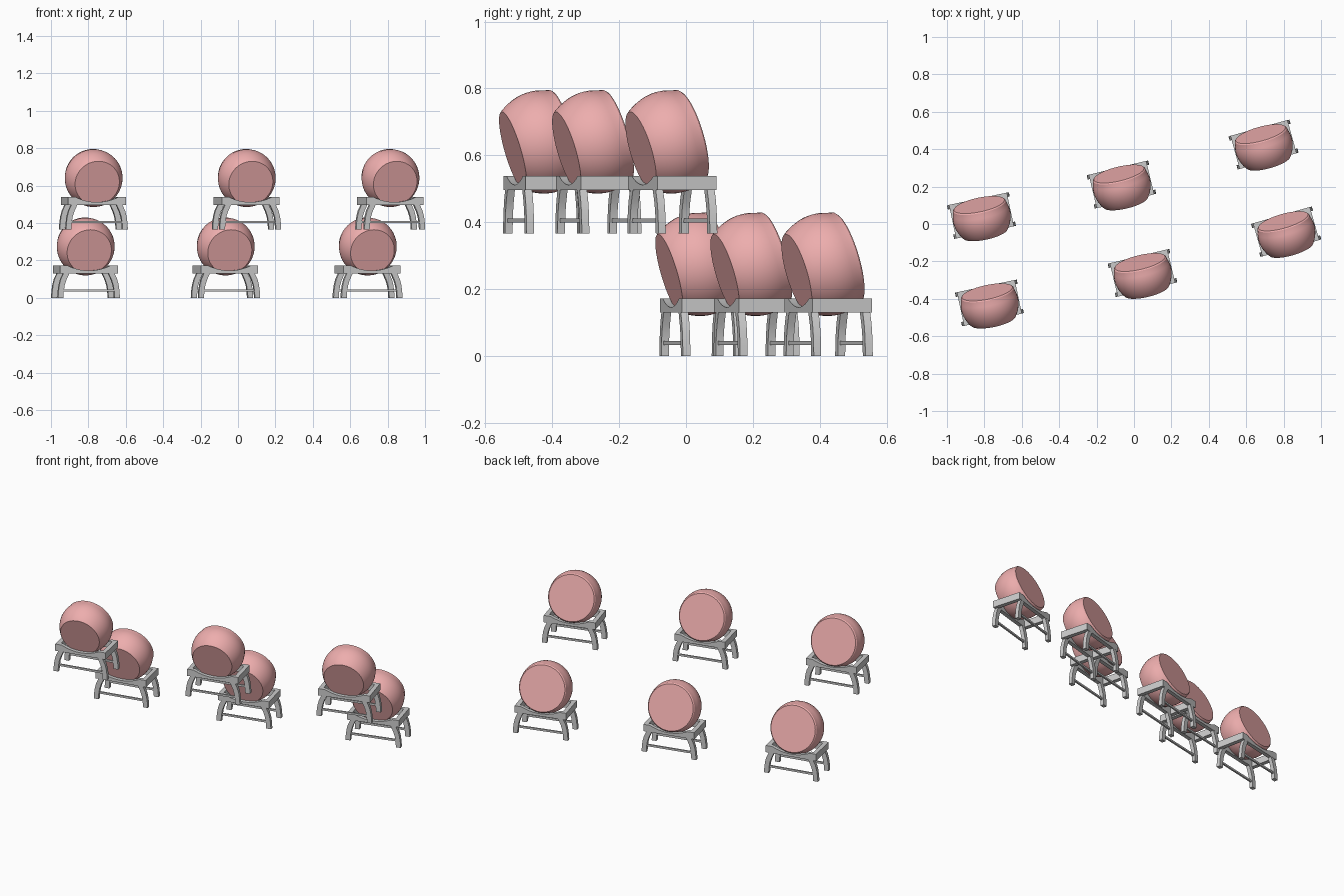
import bpy, bmesh
from math import radians, sin, cos, pi, sqrt
from mathutils import Matrix

if "Cube" in bpy.data.objects:
    bpy.data.objects.remove(bpy.data.objects["Cube"])

pink = bpy.data.materials.new("pink")
pink.diffuse_color = (0.85, 0.42, 0.42, 1)
pink.use_nodes = True
pink.node_tree.nodes["Principled BSDF"].inputs["Base Color"].default_value = pink.diffuse_color


def finish(bm, name, angle=30):
    bmesh.ops.remove_doubles(bm, verts=bm.verts, dist=1e-5)
    bmesh.ops.recalc_face_normals(bm, faces=bm.faces)
    me = bpy.data.meshes.new(name)
    bm.to_mesh(me)
    bm.free()
    me.polygons.foreach_set("use_smooth", [True] * len(me.polygons))
    me.set_sharp_from_angle(angle=radians(angle))
    return me


def box(bm, center, size):
    m = Matrix.Translation(center) @ Matrix.Diagonal((*size, 1))
    bmesh.ops.create_cube(bm, size=1, matrix=m)


def strip(bm, upper, lower, y, t):
    """Solid from two matching (x, z) edge lines, thickness t centred on y."""
    rings = []
    for (ax, az), (bx, bz) in zip(upper, lower):
        rings.append([bm.verts.new(p) for p in (
            (ax, y - t / 2, az), (ax, y + t / 2, az),
            (bx, y + t / 2, bz), (bx, y - t / 2, bz))])
    for a, b in zip(rings, rings[1:]):
        for i in range(4):
            j = (i + 1) % 4
            bm.faces.new((a[i], a[j], b[j], b[i]))
    bm.faces.new(rings[0])
    bm.faces.new(rings[-1])


# drum: barrel profile spun about its axis, then tilted so the playing head faces up and back
def drum_mesh():
    body = [(-0.074 + 0.132 * i / 10) for i in range(11)]
    prof = [(-0.083, 0), (-0.083, 0.121), (-0.074, 0.128)]
    prof += [(y, 0.155 - (0.027 * ((0.012 - y) / 0.086) ** 2 if y < 0.012
                          else 0.008 * ((y - 0.012) / 0.046) ** 2)) for y in body[1:]]
    prof += [(0.074, 0.144), (0.080, 0.138), (0.080, 0)]
    bm = bmesh.new()
    vs = [bm.verts.new((0, y, r)) for y, r in prof]
    es = [bm.edges.new(p) for p in zip(vs, vs[1:])]
    bmesh.ops.spin(bm, geom=vs + es, cent=(0, 0, 0), axis=(0, 1, 0),
                   angle=2 * pi, steps=48, use_duplicate=False)
    m = Matrix.Translation((0, -0.018, 0.271)) @ Matrix.Rotation(radians(16), 4, 'X')
    bmesh.ops.transform(bm, matrix=m, verts=bm.verts)
    me = finish(bm, "drum", 20)
    me.materials.append(pink)
    return me


BOT, TOP, HALF_X, LEG_Y = 0.130, 0.173, 0.158, 0.080


# top frame: two notched cradle bars and two plain side bars
def frame_mesh():
    bm = bmesh.new()
    w, d = 0.118, 0.027
    rad = (w * w + d * d) / (2 * d)
    xs = [-w + 2 * w * i / 16 for i in range(17)]
    arc = [(x, TOP - d + rad - sqrt(rad * rad - x * x)) for x in xs]
    upper = [(-HALF_X, TOP)] + arc + [(HALF_X, TOP)]
    lower = [(x, BOT) for x, z in upper]
    for s in (-1, 1):
        strip(bm, upper, lower, s * LEG_Y, 0.024)
        box(bm, (s * (HALF_X - 0.013), 0, (BOT + TOP) / 2),
            (0.026, 2 * LEG_Y - 0.024, TOP - BOT))
    return finish(bm, "top_frame")


# legs: four curved legs flaring out to the feet
def legs_mesh():
    bm = bmesh.new()
    outer = [(0.169, 0), (0.167, 0.035), (0.162, 0.07), (0.154, 0.1), (0.138, 0.134)]
    inner = [(0.140, 0), (0.138, 0.035), (0.133, 0.067), (0.124, 0.095), (0.106, 0.134)]
    for sx in (-1, 1):
        for sy in (-1, 1):
            strip(bm, [(sx * x, z) for x, z in outer],
                  [(sx * x, z) for x, z in inner], sy * LEG_Y, 0.023)
    return finish(bm, "legs")


# stretchers: thin low rails joining left and right legs
def stretcher_mesh():
    bm = bmesh.new()
    for s in (-1, 1):
        box(bm, (0, s * LEG_Y, 0.040), (0.285, 0.010, 0.012))
    return finish(bm, "stretchers")


parts = [drum_mesh(), frame_mesh(), legs_mesh(), stretcher_mesh()]

# x, y, z, yaw of every drum: low back row, raised front row
places = [(-0.8155, 0.045, 0, 12), (-0.067, 0.211, 0, 13.6), (0.6925, 0.425, 0, 15.5),
          (-0.773, -0.422, 0.366, 12), (0.0455, -0.262, 0.366, 13.6), (0.8135, -0.041, 0.366, 16)]
for n, (x, y, z, yaw) in enumerate(places, 1):
    for me in parts:
        ob = bpy.data.objects.new(f"{me.name}_{n}", me)
        ob.location = (x, y, z)
        ob.rotation_euler = (0, 0, radians(yaw))
        bpy.context.collection.objects.link(ob)
